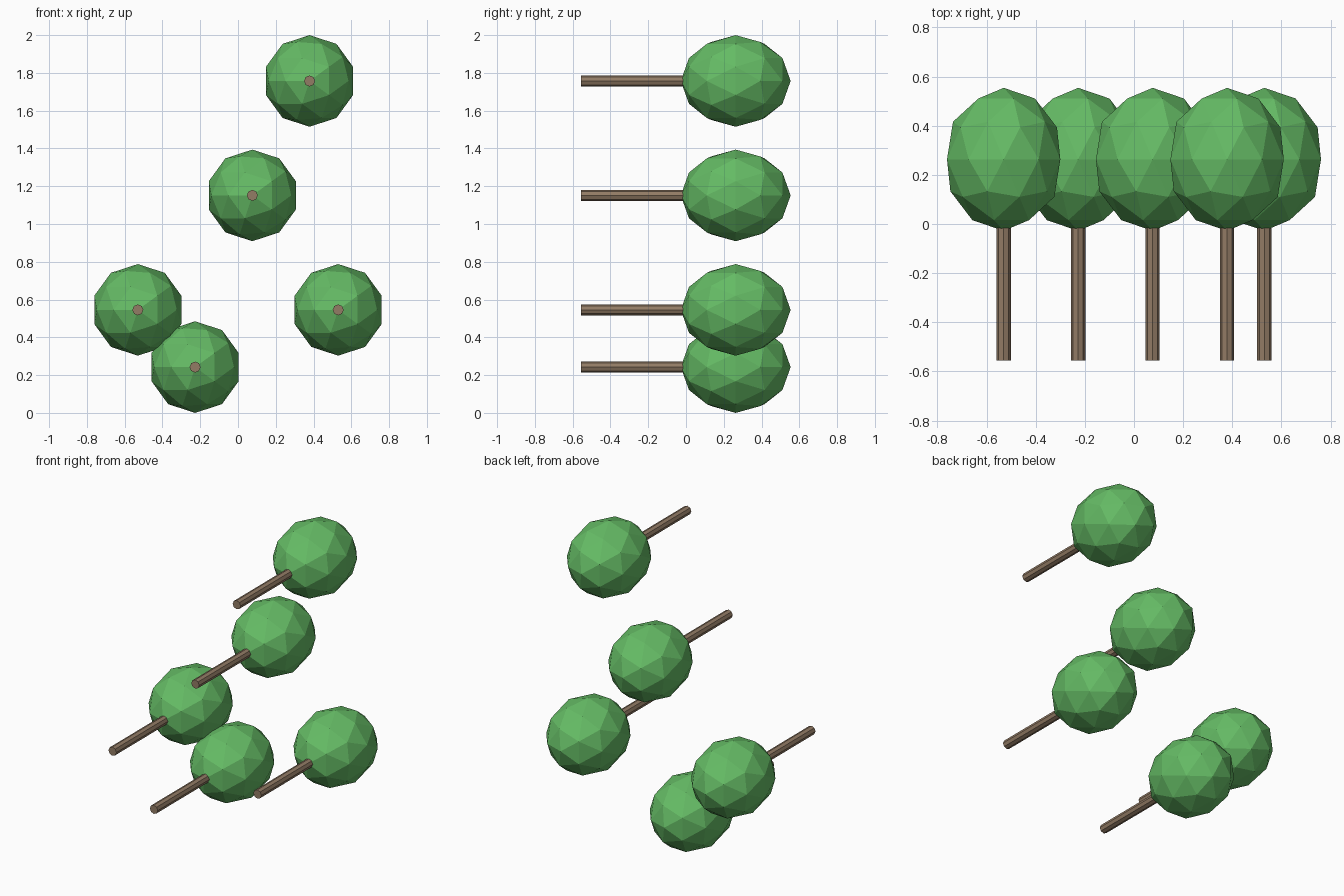
import bpy
from math import pi

if "Cube" in bpy.data.objects:
    bpy.data.objects.remove(bpy.data.objects["Cube"])

U = 0.303            # layout spacing
R = 0.8 * U          # crown radius
Y_BASE = -0.555      # free end of every trunk


def material(name, color):
    m = bpy.data.materials.new(name)
    m.diffuse_color = color
    m.use_nodes = True
    m.node_tree.nodes["Principled BSDF"].inputs["Base Color"].default_value = m.diffuse_color
    return m


bark = material("bark_brown", (0.29, 0.20, 0.13, 1))
leaf = material("leaf_green", (0.13, 0.50, 0.13, 1))


def tree(i, x, z):
    # Trunk: thin low-poly cylinder lying along y
    length = 2 * U
    bpy.ops.mesh.primitive_cylinder_add(
        vertices=8, radius=0.029, depth=length,
        location=(x, Y_BASE + length / 2, z), rotation=(-pi / 2, 0, 0))
    trunk = bpy.context.object
    trunk.name = f"trunk_{i}"
    trunk.data.materials.append(bark)

    # Crown: faceted icosphere stretched along the trunk
    bpy.ops.mesh.primitive_ico_sphere_add(
        subdivisions=2, radius=R,
        location=(x, Y_BASE + 2.7 * U, z), rotation=(-pi / 2, 0, 0))
    crown = bpy.context.object
    crown.name = f"crown_{i}"
    crown.scale = (1, 1, 1.2)
    crown.data.materials.append(leaf)


# Grove layout, in spacing units (x, height above the lowest tree)
layout = [(-1.75, 1), (-0.75, 0), (0.25, 3), (1.25, 5), (1.75, 1)]
for i, (gx, gz) in enumerate(layout, 1):
    tree(i, gx * U, R + gz * U)
